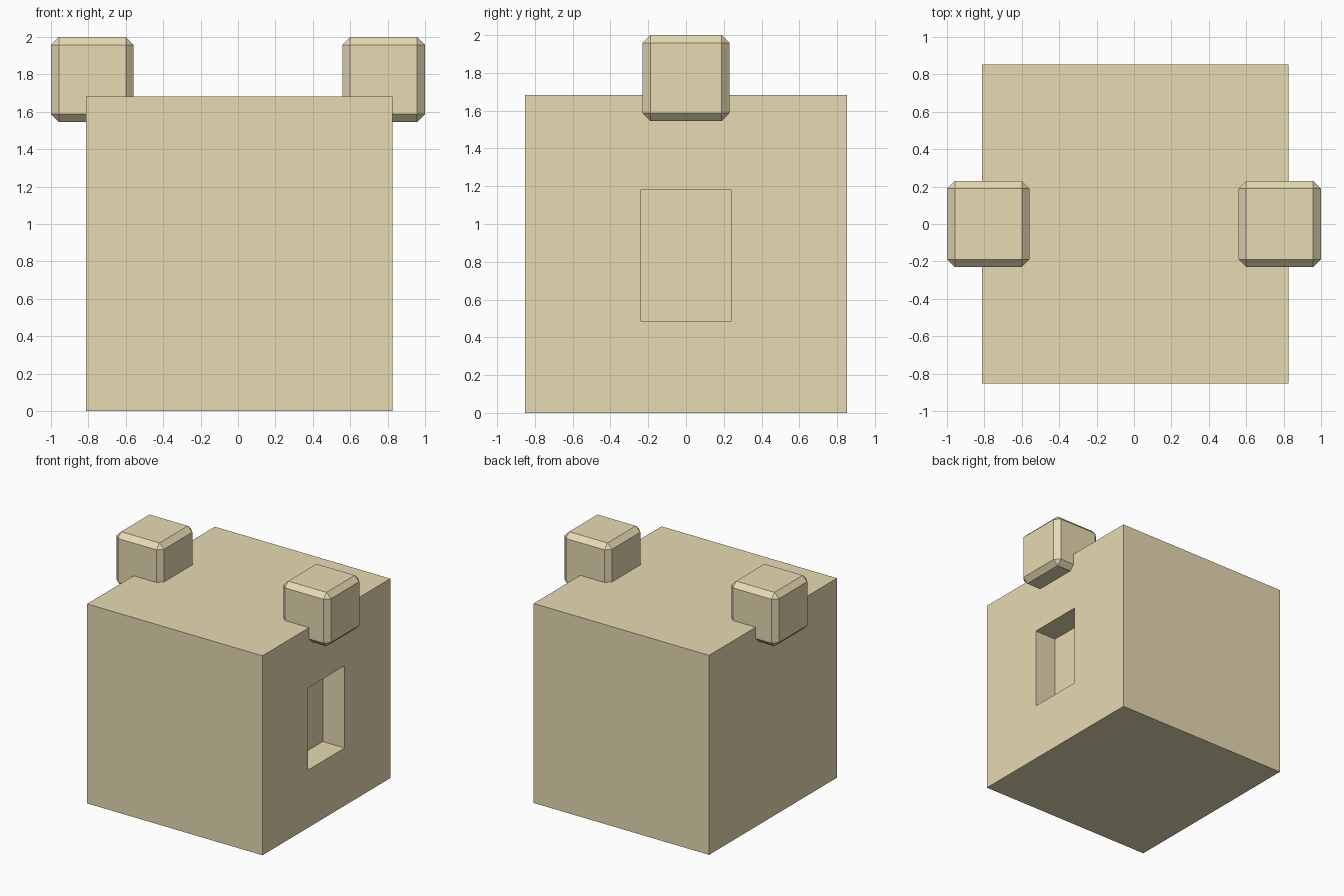
import bpy
import bmesh

if "Cube" in bpy.data.objects:
    bpy.data.objects.remove(bpy.data.objects["Cube"])

tan = bpy.data.materials.new("tan")
tan.diffuse_color = (0.80, 0.70, 0.45, 1.0)
tan.use_nodes = True
tan.node_tree.nodes["Principled BSDF"].inputs["Base Color"].default_value = tan.diffuse_color


def box_mesh(lo, hi):
    """bmesh box spanning two opposite corners"""
    bm = bmesh.new()
    bmesh.ops.create_cube(bm, size=2)
    for v in bm.verts:
        v.co = [hi[i] if v.co[i] > 0 else lo[i] for i in range(3)]
    return bm


def finish(bm, name):
    bmesh.ops.recalc_face_normals(bm, faces=bm.faces)
    mesh = bpy.data.meshes.new(name)
    bm.to_mesh(mesh)
    bm.free()
    mesh.materials.append(tan)
    ob = bpy.data.objects.new(name, mesh)
    bpy.context.collection.objects.link(ob)
    return ob


# Body block with a rectangular pocket sunk into its right side
bm = box_mesh((-0.812, -0.852, 0), (0.825, 0.852, 1.683))
bm.normal_update()
side = max(bm.faces, key=lambda f: f.normal.x)
bmesh.ops.inset_individual(bm, faces=[side], thickness=0.3)
for v in side.verts:
    v.co.y = 0.242 if v.co.y > 0 else -0.242
    v.co.z = 1.18 if v.co.z > 0.84 else 0.487
pocket = bmesh.ops.extrude_discrete_faces(bm, faces=[side])["faces"][0]
for v in pocket.verts:
    v.co.x -= 0.203
finish(bm, "body")

# Chamfered ear blocks straddling the top left and right edges
for name, x in (("left_ear", -0.779), ("right_ear", 0.779)):
    bm = box_mesh((x - 0.221, -0.231, 1.546), (x + 0.221, 0.231, 2.0))
    bmesh.ops.bevel(bm, geom=bm.edges[:], offset=0.042, offset_type='OFFSET',
                    segments=1, profile=0.5, affect='EDGES')
    finish(bm, name)
